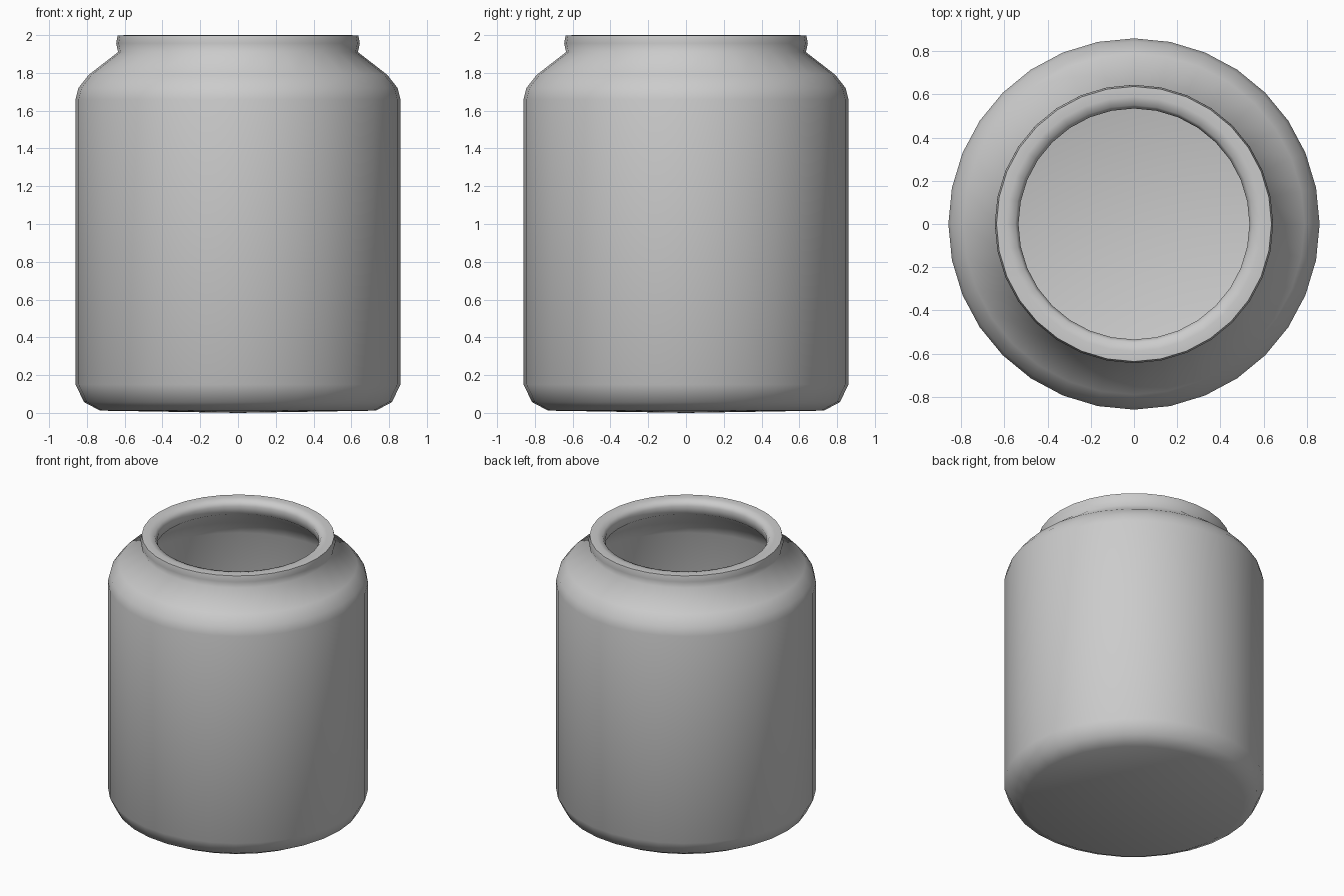
import bpy, bmesh, math

if "Cube" in bpy.data.objects:
    bpy.data.objects.remove(bpy.data.objects["Cube"])

SIDES = 32


def lathe(name, profile):
    """Revolve an (r, z) profile around z; points with r = 0 become poles."""
    bm = bmesh.new()
    verts = [bm.verts.new((r, 0, z)) for r, z in profile]
    edges = [bm.edges.new(pair) for pair in zip(verts, verts[1:])]
    bmesh.ops.spin(bm, geom=verts + edges, cent=(0, 0, 0), axis=(0, 0, 1),
                   angle=2 * math.pi, steps=SIDES)
    bmesh.ops.remove_doubles(bm, verts=bm.verts, dist=1e-4)
    bmesh.ops.recalc_face_normals(bm, faces=bm.faces)
    mesh = bpy.data.meshes.new(name)
    bm.to_mesh(mesh)
    bm.free()
    obj = bpy.data.objects.new(name, mesh)
    bpy.context.collection.objects.link(obj)
    bpy.context.view_layer.objects.active = obj
    obj.select_set(True)
    bpy.ops.object.shade_smooth_by_angle(angle=math.radians(65))
    return obj


# Outside of the jar: base, wall, shoulder, neck
outer = [(0, 0), (0.73, 0.012), (0.815, 0.057), (0.86, 0.15), (0.86, 1.66),
         (0.845, 1.72), (0.79, 1.79), (0.635, 1.91)]
# Beaded rim around the mouth
rim = [(0.645, 1.957), (0.637, 1.998), (0.59, 2.0), (0.55, 1.99), (0.535, 1.96)]
# Hollow inside, following the outside down to the floor
inner = [(0.545, 1.90), (0.73, 1.75), (0.785, 1.65), (0.785, 0.17),
         (0.76, 0.11), (0.70, 0.08), (0, 0.075)]

lathe("jar", outer + rim + inner)
